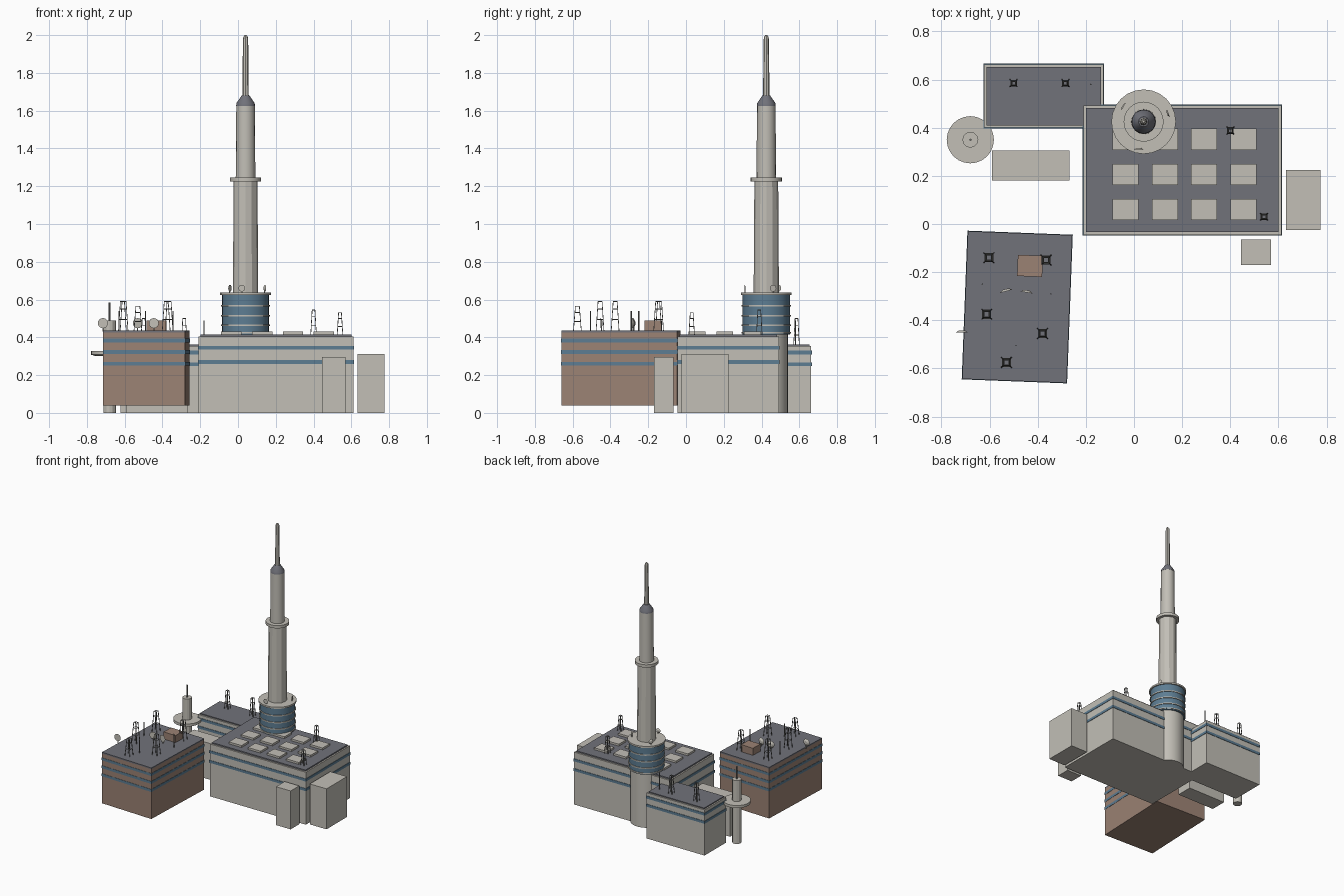
import bpy, bmesh, math
from mathutils import Vector, Matrix

if "Cube" in bpy.data.objects:
    bpy.data.objects.remove(bpy.data.objects["Cube"])


def material(name, rgb):
    m = bpy.data.materials.new(name)
    m.diffuse_color = (*rgb, 1)
    m.use_nodes = True
    m.node_tree.nodes["Principled BSDF"].inputs["Base Color"].default_value = m.diffuse_color
    return m


PALE = material("pale concrete", (0.54, 0.52, 0.47))
BROWN = material("brown brick", (0.33, 0.225, 0.175))
DARK = material("dark roof", (0.165, 0.168, 0.195))
BLUE = material("blue glass", (0.11, 0.205, 0.29))
METAL = material("grey metal", (0.20, 0.20, 0.19))


def finish(name, bm, mat, smooth=False):
    me = bpy.data.meshes.new(name)
    bm.to_mesh(me)
    bm.free()
    me.materials.append(mat)
    ob = bpy.data.objects.new(name, me)
    bpy.context.collection.objects.link(ob)
    if smooth:
        bpy.ops.object.select_all(action='DESELECT')
        ob.select_set(True)
        bpy.context.view_layer.objects.active = ob
        bpy.ops.object.shade_smooth_by_angle(angle=math.radians(35))
    return ob


def box(name, x, y, z, mat, turn=0):
    """Box from (min, max) pairs, turned about its own centre."""
    bm = bmesh.new()
    mid = Vector((sum(x) / 2, sum(y) / 2, sum(z) / 2))
    size = Matrix.Diagonal((x[1] - x[0], y[1] - y[0], z[1] - z[0], 1))
    bmesh.ops.create_cube(bm, size=1, matrix=Matrix.Translation(mid)
                          @ Matrix.Rotation(turn, 4, 'Z') @ size)
    return finish(name, bm, mat)


def lathe(name, centre, profile, mat, sides=24, smooth=True):
    """Closed solid of revolution from (radius, z) points."""
    bm = bmesh.new()
    rings = []
    for r, z in profile:
        rings.append([bm.verts.new((centre[0] + r * math.cos(2 * math.pi * i / sides),
                                    centre[1] + r * math.sin(2 * math.pi * i / sides), z))
                      for i in range(sides)])
    for a, b in zip(rings, rings[1:]):
        for i in range(sides):
            j = (i + 1) % sides
            bm.faces.new((a[i], a[j], b[j], b[i]))
    bm.faces.new(rings[0][::-1])
    bm.faces.new(rings[-1])
    return finish(name, bm, mat, smooth)


def add_rod(bm, a, b, r, sides=4):
    a, b = Vector(a), Vector(b)
    q = (b - a).to_track_quat('Z', 'Y').to_matrix().to_4x4()
    bmesh.ops.create_cone(bm, cap_ends=True, segments=sides, radius1=r, radius2=r,
                          depth=(b - a).length,
                          matrix=Matrix.Translation((a + b) / 2) @ q)


def pole(name, x, y, z0, z1, r=0.003):
    bm = bmesh.new()
    add_rod(bm, (x, y, z0), (x, y, z1), r, 6)
    finish(name, bm, METAL)


def lattice(name, x, y, z0, z1, w=0.021):
    """Tapered four-legged aerial with square rails and a top rod."""
    bm = bmesh.new()
    corners = [(-1, -1), (1, -1), (1, 1), (-1, 1)]

    def at(c, t):
        k = w * (1 - 0.5 * t)
        return (x + c[0] * k, y + c[1] * k, z0 + (z1 - z0) * t)
    for i, c in enumerate(corners):
        add_rod(bm, at(c, 0), at(c, 1), 0.0025)
        for t in (0.4, 0.75, 1):
            add_rod(bm, at(c, t), at(corners[(i + 1) % 4], t), 0.002)
    finish(name, bm, METAL)


def dish(name, x, y, z, r, heading, base):
    """Shallow bowl facing a heading, on a short post."""
    bm = bmesh.new()
    turn = Matrix.Translation((x, y, z)) @ Matrix.Rotation(heading, 4, 'Z') \
        @ Matrix.Rotation(math.radians(90), 4, 'X')
    bmesh.ops.create_cone(bm, cap_ends=True, segments=16, radius1=r * 0.45, radius2=r,
                          depth=r * 0.35, matrix=turn)
    add_rod(bm, (x, y, base), (x, y, z), 0.003, 6)
    finish(name, bm, PALE)


def bands(name, x, y, levels, turn=0, out=0.003):
    for i, z in enumerate(levels):
        box(f"{name}_{i + 1}", (x[0] - out, x[1] + out), (y[0] - out, y[1] + out),
            (z - 0.01, z + 0.01), BLUE, turn)


# Main hall with window bands, dark roof and skylights
X, Y = (-0.21, 0.612), (-0.045, 0.493)
box("main_hall", X, Y, (0, 0.405), PALE)
bands("main_window_band", X, Y, (0.27, 0.345))
box("main_roof", (X[0] + 0.011, X[1] - 0.011), (Y[0] + 0.011, Y[1] - 0.011), (0.40, 0.415), DARK)
for i in range(4):
    for j in range(3):
        cx, cy = -0.035 + 0.163 * i, 0.06 + 0.146 * j
        box(f"skylight_{i}_{j}", (cx - 0.054, cx + 0.054), (cy - 0.044, cy + 0.044),
            (0.41, 0.43), PALE)

# Rear wing
X, Y = (-0.623, -0.127), (0.40, 0.663)
box("rear_wing", X, Y, (0, 0.353), PALE)
bands("rear_window_band", X, Y, (0.257, 0.32))
box("rear_roof", (X[0] + 0.01, X[1] - 0.01), (Y[0] + 0.01, Y[1] - 0.01), (0.35, 0.361), DARK)

# Brick block, slightly turned
TURN = math.radians(-2.2)
X, Y = (-0.702, -0.268), (-0.652, -0.038)
box("brick_block", X, Y, (0.04, 0.425), BROWN, TURN)
bands("brick_window_band", X, Y, (0.26, 0.322, 0.383), TURN, 0.002)
box("brick_roof", X, Y, (0.424, 0.435), DARK, TURN)
box("roof_hut", (-0.484, -0.38), (-0.218, -0.13), (0.43, 0.49), BROWN, TURN)

# Annexes
box("east_annex", (0.632, 0.775), (-0.025, 0.225), (0, 0.313), PALE)
box("south_annex", (0.445, 0.57), (-0.17, -0.065), (0, 0.297), PALE)
box("link_building", (-0.59, -0.268), (0.18, 0.305), (0, 0.28), PALE)

# Great tower
T = (0.04, 0.425)
lathe("tower_base", T, [(0.115, 0), (0.115, 0.43)], PALE)
lathe("tower_glass_drum", T, [(0.125, 0.415), (0.125, 0.63)], BLUE)
for i, z in enumerate((0.425, 0.465, 0.515, 0.568)):
    lathe(f"drum_ring_{i + 1}", T, [(0.13, z - 0.004), (0.13, z + 0.004)], PALE)
lathe("drum_deck", T, [(0.134, 0.625), (0.134, 0.638)], PALE)
lathe("lower_shaft", T, [(0.067, 0.63), (0.063, 1.23)], PALE, 12, False)
lathe("shaft_collar", T, [(0.083, 1.224), (0.083, 1.246)], PALE)
lathe("upper_shaft", T, [(0.052, 1.24), (0.049, 1.628)], PALE, 16)
lathe("tower_cone", T, [(0.05, 1.625), (0.048, 1.64), (0.021, 1.68)], DARK)
lathe("tower_mast", T, [(0.017, 1.675), (0.014, 1.975), (0.012, 1.99), (0.005, 2.0)], PALE, 8)
for i, (x, y, h) in enumerate([(-0.045, 0.49, 60), (0.02, 0.313, 0), (0.14, 0.46, 110)]):
    dish(f"deck_dish_{i + 1}", x, y, 0.66, 0.018, math.radians(h), 0.635)

# Small round lookout tower
L = (-0.68, 0.35)
lathe("lookout_stem", L, [(0.033, 0), (0.033, 0.49)], PALE, 12, False)
lathe("lookout_deck", L, [(0.07, 0.30), (0.098, 0.308), (0.098, 0.328)], PALE)
pole("lookout_aerial", *L, 0.48, 0.585, 0.005)

# Rooftop aerials
for i, (x, y, a, b) in enumerate([
        (-0.603, -0.14, 0.43, 0.59), (-0.612, -0.375, 0.43, 0.59),
        (-0.365, -0.15, 0.43, 0.59), (-0.38, -0.455, 0.43, 0.59),
        (-0.53, -0.575, 0.43, 0.565), (-0.5, 0.585, 0.355, 0.5),
        (-0.285, 0.585, 0.355, 0.5), (0.4, 0.388, 0.41, 0.545), (0.54, 0.03, 0.41, 0.53)]):
    lattice(f"lattice_aerial_{i + 1}", x, y, a, b, 0.021 if i < 5 else 0.015)
for i, (x, y, a, b) in enumerate([
        (-0.49, -0.505, 0.43, 0.54), (-0.345, -0.29, 0.43, 0.54),
        (-0.63, -0.25, 0.43, 0.54), (-0.18, 0.58, 0.355, 0.49)]):
    pole(f"whip_aerial_{i + 1}", x, y, a, b)

# Roof dishes
for i, (x, y, h) in enumerate([(-0.532, -0.275, 15), (-0.445, -0.28, -10), (-0.715, -0.447, 0)]):
    dish(f"roof_dish_{i + 1}", x, y, 0.475, 0.027, math.radians(h), 0.43)
